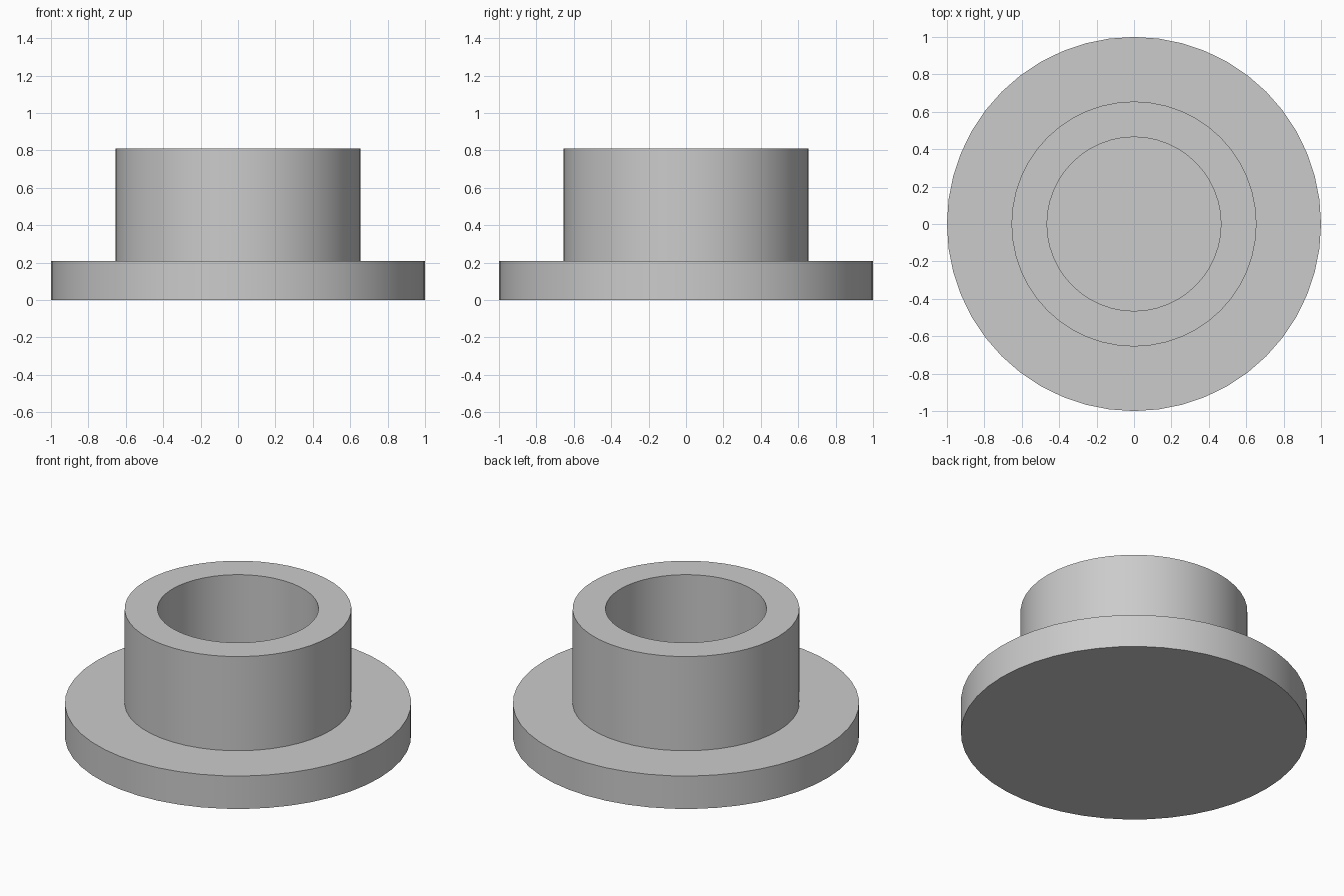
import bpy
import math

old = bpy.data.objects.get("Cube")
if old:
    bpy.data.objects.remove(old, do_unlink=True)

SIDES = 48

# One plain grey for the whole bushing
grey = bpy.data.materials.new("plain_grey")
grey.use_nodes = True
colour = (0.6, 0.6, 0.6, 1)
grey.diffuse_color = colour
grey.node_tree.nodes["Principled BSDF"].inputs["Base Color"].default_value = colour


def lathe(name, profile):
    """Spin (radius, height) points round z; cap both ends with flat faces."""
    verts, faces = [], []
    for r, z in profile:
        for i in range(SIDES):
            a = math.tau * i / SIDES
            verts.append((r * math.cos(a), r * math.sin(a), z))
    for ring in range(len(profile) - 1):
        for i in range(SIDES):
            j = (i + 1) % SIDES
            low, high = ring * SIDES, (ring + 1) * SIDES
            faces.append((low + i, low + j, high + j, high + i))
    last = (len(profile) - 1) * SIDES
    faces.append(tuple(reversed(range(SIDES))))
    faces.append(tuple(range(last, last + SIDES)))
    mesh = bpy.data.meshes.new(name)
    mesh.from_pydata(verts, [], faces)
    mesh.materials.append(grey)
    obj = bpy.data.objects.new(name, mesh)
    bpy.context.collection.objects.link(obj)
    return obj


# Wide flange, raised collar and blind bore as one closed shell
body = lathe("flanged_collar", [
    (1.0, 0.0), (1.0, 0.21),       # flange rim
    (0.655, 0.21), (0.655, 0.81),  # collar wall
    (0.465, 0.81), (0.465, 0.21),  # bore down to its floor
])

bpy.ops.object.select_all(action='DESELECT')
body.select_set(True)
bpy.context.view_layer.objects.active = body
bpy.ops.object.shade_smooth_by_angle(angle=math.radians(30))
